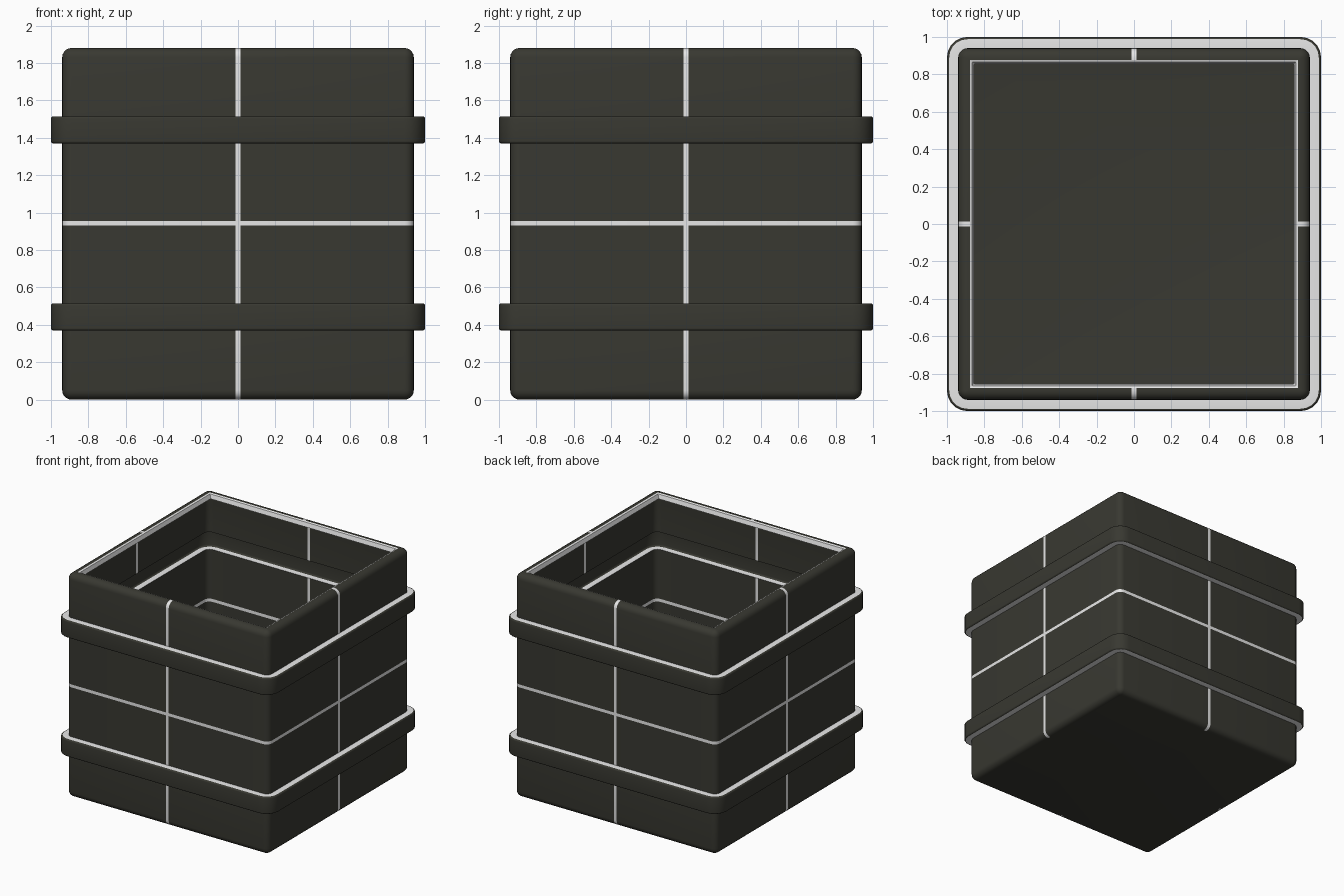
import bpy, bmesh
from math import sin, cos, pi, radians

cube = bpy.data.objects.get("Cube")
if cube:
    bpy.data.objects.remove(cube, do_unlink=True)


def material(name, color):
    m = bpy.data.materials.new(name)
    m.use_nodes = True
    m.diffuse_color = color
    m.node_tree.nodes["Principled BSDF"].inputs["Base Color"].default_value = color
    return m


DARK = material("dark olive", (0.04, 0.04, 0.031, 1))
PALE = material("pale grey", (0.8, 0.8, 0.8, 1))

WALL, HEIGHT, ROUND, SEAM = 0.94, 1.88, 0.05, 0.013
STEPS = 5


def arc(r, z, radius, start, end):
    """Quarter round in the profile plane."""
    angles = [start + (end - start) * i / STEPS for i in range(STEPS + 1)]
    return [(r + radius * cos(a), z + radius * sin(a)) for a in angles]


def ring(r, z):
    """Rounded square with two extra points per side for the seam."""
    radius = max(r - WALL + ROUND, 0.004)
    c = r - radius
    side = [(r, -SEAM), (r, SEAM)] + arc(c, c, radius, 0, pi / 2)
    points = []
    for turn in range(4):
        points += [(x, y, z) for x, y in side]
        side = [(-y, x) for x, y in side]
    return points


def loft(name, profile, is_pale, floor=False):
    """Sweep a profile of (radius, height) round the rounded square."""
    bm = bmesh.new()
    rings = [[bm.verts.new(p) for p in ring(r, z)] for r, z in profile]
    count = len(rings[0])
    per_side = count // 4
    for row, (low, high) in enumerate(zip(rings, rings[1:])):
        for i in range(count):
            j = (i + 1) % count
            f = bm.faces.new((low[i], low[j], high[j], high[i]))
            middle = i % per_side == 0
            f.material_index = int(is_pale(profile[row], profile[row + 1], middle))
    if floor:
        bm.faces.new(list(reversed(rings[0])))
    mesh = bpy.data.meshes.new(name)
    bm.to_mesh(mesh)
    bm.free()
    mesh.materials.append(DARK)
    mesh.materials.append(PALE)
    obj = bpy.data.objects.new(name, mesh)
    bpy.context.collection.objects.link(obj)
    bpy.ops.object.select_all(action="DESELECT")
    obj.select_set(True)
    bpy.context.view_layer.objects.active = obj
    bpy.ops.object.shade_smooth_by_angle(angle=radians(35))
    return obj


def seam(a, b, middle):
    return middle


def flat_ledge(a, b, middle):
    return a[1] == b[1]


inner = WALL - ROUND
bands = {"lower_band": (0.37, 0.515), "upper_band": (1.37, 1.515)}
(low_a, low_b), (up_a, up_b) = bands.values()
belt = (0.93, 0.955)

# Wall panels with pale seams
loft("base_shell", arc(inner, ROUND, ROUND, -pi / 2, 0) + [(WALL, low_a)], seam, floor=True)
loft("middle_shell_lower", [(WALL, low_b), (WALL, belt[0])], seam)
loft("belt_seam", [(WALL, z) for z in belt], lambda a, b, middle: True)
loft("middle_shell_upper", [(WALL, belt[1]), (WALL, up_a)], seam)
loft("top_shell", [(WALL, up_b)] + arc(inner, HEIGHT - ROUND, ROUND, 0, pi / 2)
     + [(0.878, HEIGHT)], seam)

# Raised hollow bands with pale ledges
for name, (z0, z1) in bands.items():
    edge = 0.012
    profile = ([(WALL, z0)] + arc(1 - edge, z0 + edge, edge, -pi / 2, 0)
               + arc(1 - edge, z1 - edge, edge, 0, pi / 2) + [(WALL, z1)])
    loft(name, profile, flat_ledge)

# Pale lip turned down inside the opening
loft("rim_lip", [(0.878, HEIGHT), (0.865, 1.875), (0.855, 1.84)], lambda a, b, middle: True)
